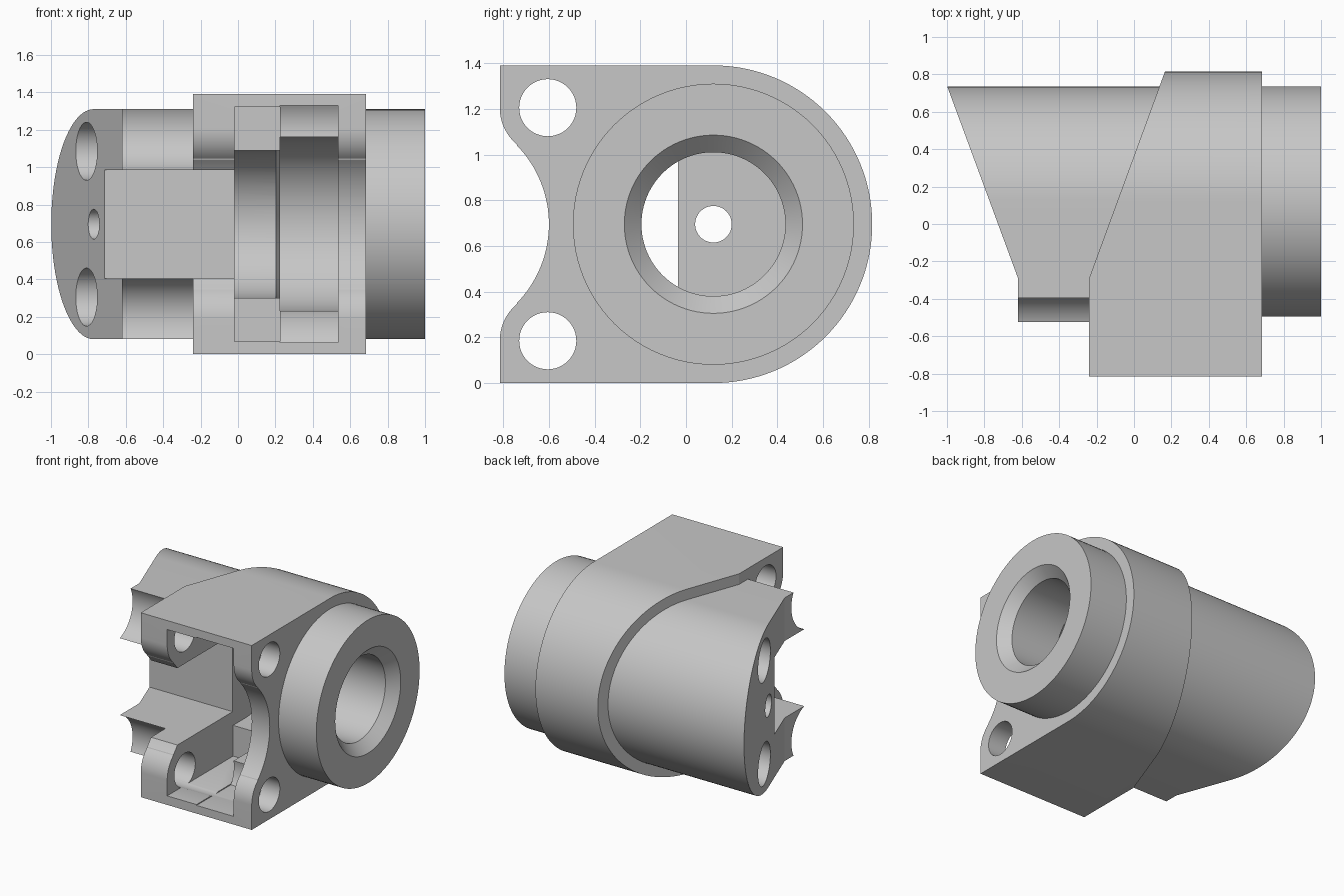
import bpy, bmesh
from math import sin, cos, radians

cube = bpy.data.objects.get("Cube")
if cube:
    bpy.data.objects.remove(cube)

AY, AZ = 0.12, 0.695          # main axis
BY, BZ = -0.605, 0.51         # bolt axis: y, offset in z from the main axis

grey = bpy.data.materials.new("light grey")
grey.use_nodes = True
colour = (0.57, 0.57, 0.57, 1)
grey.diffuse_color = colour
grey.node_tree.nodes["Principled BSDF"].inputs["Base Color"].default_value = colour


def arc(cy, cz, r, a0, a1, n=24):
    angles = [radians(a0 + (a1 - a0) * i / n) for i in range(n + 1)]
    return [(cy + r * cos(a), cz + r * sin(a)) for a in angles]


def prism(name, outline, lo, hi, axis="x"):
    """Extrude an outline (y, z along x, or x, y along z)."""
    bm = bmesh.new()
    rings = []
    for d in (lo, hi):
        rings.append([bm.verts.new((d, a, b) if axis == "x" else (a, b, d))
                      for a, b in outline])
    bm.faces.new(rings[0])
    bm.faces.new(rings[1])
    n = len(outline)
    for i in range(n):
        j = (i + 1) % n
        bm.faces.new((rings[0][i], rings[0][j], rings[1][j], rings[1][i]))
    return finish(name, bm)


def lathe(name, profile, cy=AY, cz=AZ, n=96):
    """Solid of revolution about an x axis from (x, radius) pairs."""
    bm = bmesh.new()
    rings = [[bm.verts.new((x, y, z)) for y, z in arc(cy, cz, r, 0, 360, n)[:-1]]
             for x, r in profile]
    bm.faces.new(rings[0])
    bm.faces.new(rings[-1])
    for a, b in zip(rings, rings[1:]):
        for i in range(n):
            j = (i + 1) % n
            bm.faces.new((a[i], a[j], b[j], b[i]))
    return finish(name, bm)


def finish(name, bm):
    bmesh.ops.recalc_face_normals(bm, faces=bm.faces)
    mesh = bpy.data.meshes.new(name)
    bm.to_mesh(mesh)
    bm.free()
    mesh.materials.append(grey)
    ob = bpy.data.objects.new(name, mesh)
    bpy.context.scene.collection.objects.link(ob)
    return ob


def combine(target, tool, operation="DIFFERENCE"):
    mod = target.modifiers.new("combine", "BOOLEAN")
    mod.operation, mod.solver, mod.object = operation, "EXACT", tool
    bpy.context.view_layer.objects.active = target
    bpy.ops.object.modifier_apply(modifier=mod.name)
    bpy.data.objects.remove(tool)


def box(name, x0, x1, y0, y1, z0, z1):
    return prism(name, [(y0, z0), (y1, z0), (y1, z1), (y0, z1)], x0, x1)


def d_outline(r, front):
    """Round at the back, straight and flat towards the front."""
    return [(front, AZ - r)] + arc(AY, AZ, r, -90, 90, 64) + [(front, AZ + r)]


# Housing with two rounded lugs and a hollow front edge
outline = ([(-0.815, 0)] + arc(AY, AZ, AZ, -90, 90, 64) + [(-0.815, 2 * AZ)]
           + arc(BY, AZ + BZ, 0.21, 180, 229.5, 12)
           + arc(-1.095, AZ, 0.495, 44, -44, 32)
           + arc(BY, AZ - BZ, 0.21, 130.5, 180, 12))
housing = prism("housing", outline, -0.24, 0.685)
combine(housing, prism("housing_slant", [(-0.24, -0.29), (0.202, 0.915), (-2, 0.915),
                                         (-2, -0.29)], -1, 3, "z"))

# Inner barrel with slanted end, bolt clearances and blind holes
barrel = prism("barrel", d_outline(0.615, -0.6), -1.2, 0.35)
for side in (-1, 1):
    combine(barrel, lathe("clearance", [(-2, 0.235), (1, 0.235)], BY, AZ + side * BZ))
combine(barrel, prism("barrel_slant", [(-0.62, -1), (-0.62, -0.29), (-1.074, 0.94),
                                       (-3, 0.94), (-3, -1)], -1, 3, "z"))
for side in (-1, 1):
    combine(barrel, lathe("blind_hole", [(-2, 0.155), (-0.45, 0.155)], 0.225, AZ + side * 0.39))
combine(housing, barrel, "UNION")

# Round collar on the left end
combine(housing, lathe("collar", [(0.6, 0.615), (1, 0.615)]), "UNION")

# Front slot through the barrel and lugs
combine(housing, box("slot", -2, -0.02, -2, -0.035, 0.405, 0.985))

# Pocket: flat recess, then two open-fronted seats of different width
combine(housing, box("recess", -0.02, 0.225, -2, -0.03, 0.068, 1.322))
combine(housing, prism("small_seat", d_outline(0.395, -2), -0.02, 0.24))
upper = arc(BY, AZ + BZ, 0.235, -11, 32, 12)
lower = arc(BY, AZ - BZ, 0.235, -32, 11, 12)
seat = ([(-2, 0.065)] + lower + arc(AY, AZ, 0.465, -90, 90, 64) + upper + [(-2, 1.325)])
combine(housing, prism("large_seat", seat, 0.225, 0.535))
combine(housing, lathe("seat_chamfer", [(0.2, 0.39), (0.23, 0.435)]))

# Bore with chamfered mouth, centre hole and bolt holes
combine(housing, lathe("bore", [(0.1, 0.315), (0.925, 0.315), (1, 0.39), (1.1, 0.39)]))
combine(housing, lathe("centre_hole", [(-2, 0.08), (0.1, 0.08)], n=48))
for side in (-1, 1):
    combine(housing, lathe("bolt_hole", [(-0.5, 0.125), (0.9, 0.125)],
                           BY, AZ + side * BZ, 48))

# Smooth the curved walls and keep crisp edges
bpy.ops.object.select_all(action="DESELECT")
housing.select_set(True)
bpy.context.view_layer.objects.active = housing
bpy.ops.object.shade_smooth_by_angle(angle=radians(20))
